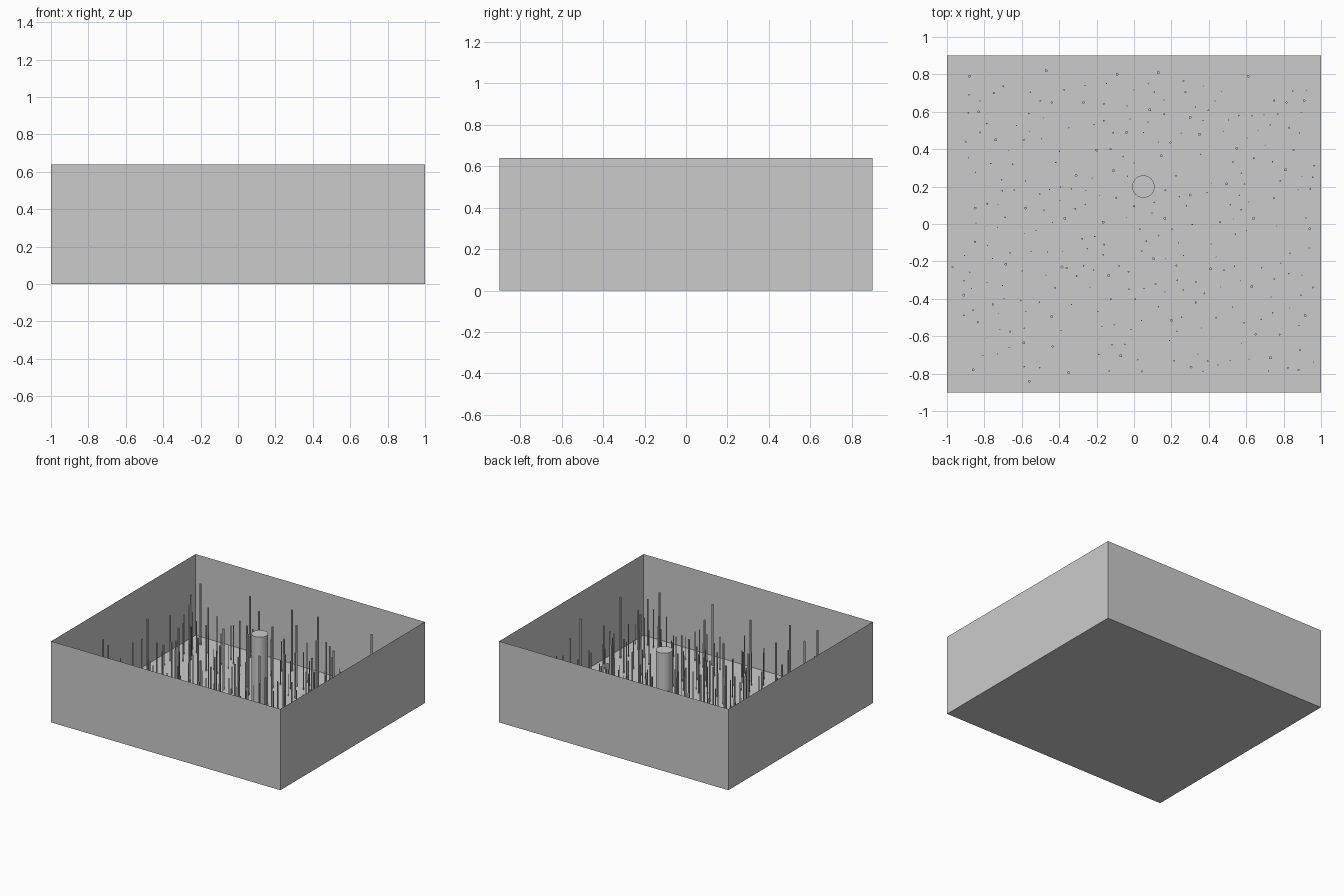
import bpy, bmesh, random
from mathutils import Matrix

if "Cube" in bpy.data.objects:
    bpy.data.objects.remove(bpy.data.objects["Cube"])

random.seed(4)
HX, HY, WALL = 1.0, 0.9, 0.64


def finish(name, bm, smooth=False):
    me = bpy.data.meshes.new(name)
    bm.to_mesh(me)
    bm.free()
    ob = bpy.data.objects.new(name, me)
    bpy.context.collection.objects.link(ob)
    if smooth:
        bpy.context.view_layer.objects.active = ob
        ob.select_set(True)
        bpy.ops.object.shade_smooth_by_angle()
        ob.select_set(False)
    return ob


def add_rod(bm, x, y, radius, height, sides):
    bmesh.ops.create_cone(bm, cap_ends=True, segments=sides, radius1=radius, radius2=radius,
                          depth=height, matrix=Matrix.Translation((x, y, height / 2)))


# Floor: one thin sheet
bm = bmesh.new()
bmesh.ops.create_grid(bm, x_segments=1, y_segments=1, size=1,
                      matrix=Matrix.Diagonal((HX, HY, 1, 1)))
finish("floor", bm)

# Four sheet walls around the open top
bm = bmesh.new()
corners = [(-HX, -HY), (HX, -HY), (HX, HY), (-HX, HY)]
low = [bm.verts.new((x, y, 0)) for x, y in corners]
high = [bm.verts.new((x, y, WALL)) for x, y in corners]
for i in range(4):
    j = (i + 1) % 4
    bm.faces.new((low[i], low[j], high[j], high[i]))
finish("walls", bm)

# Thick round post
bm = bmesh.new()
add_rod(bm, 0.05, 0.2, 0.06, 0.56, 32)
finish("post", bm, True)

# Tallest rods
TALL = [(-.88, .79), (-.47, .82), (-.09, .8), (.13, .81), (.61, .79), (.91, .66),
        (-.83, .6), (-.27, .65), (.085, .61), (.3, .57), (-.04, .49), (.35, .48),
        (-.74, .45), (-.2, .395), (.145, .365), (.55, .405), (-.31, .26), (-.11, .285),
        (.81, .29), (.3, .155), (.495, .215), (-.85, .085), (-.58, .085), (-.37, .03),
        (-.165, .01), (.165, .03), (.64, .03), (.94, -.025), (-.385, -.23), (-.685, -.215),
        (.105, -.185), (.41, -.24), (-.135, -.275), (-.91, -.38), (.63, -.335),
        (-.44, -.495), (.2, -.515), (.915, -.49), (-.59, -.635), (-.07, -.705),
        (-.35, -.795), (-.56, -.84), (-.86, -.78), (.305, -.765), (.73, -.715)]
# Middle-sized rods
MEDIUM = [(-.9, .44), (-.97, -.23), (-.85, -.095), (-.755, -.43), (-.36, -.235), (0, .095),
          (-.095, .14), (-.59, .45), (-.75, .7), (-.44, .65), (-.125, .4), (.195, .435),
          (.83, .515), (.46, .01), (-.16, -.11), (.33, -.42), (.88, -.78), (-.435, -.655),
          (.65, -.59), (.275, .705), (.75, .66)]

rods = [(x, y, 0.48) for x, y in TALL] + [(x, y, 0.36) for x, y in MEDIUM]

# Short rods scattered in the gaps
tries = 0
while len(rods) < 300 and tries < 20000:
    tries += 1
    x, y = random.uniform(-0.92, 0.97), random.uniform(-0.79, 0.77)
    if (x - 0.05) ** 2 + (y - 0.2) ** 2 < 0.01:
        continue
    if all((x - a) ** 2 + (y - b) ** 2 > 0.055 ** 2 for a, b, _ in rods):
        rods.append((x, y, random.uniform(0.16, 0.32)))

bm = bmesh.new()
for x, y, h in rods:
    add_rod(bm, x, y, h * 0.015, h, 12)
finish("rods", bm, True)
